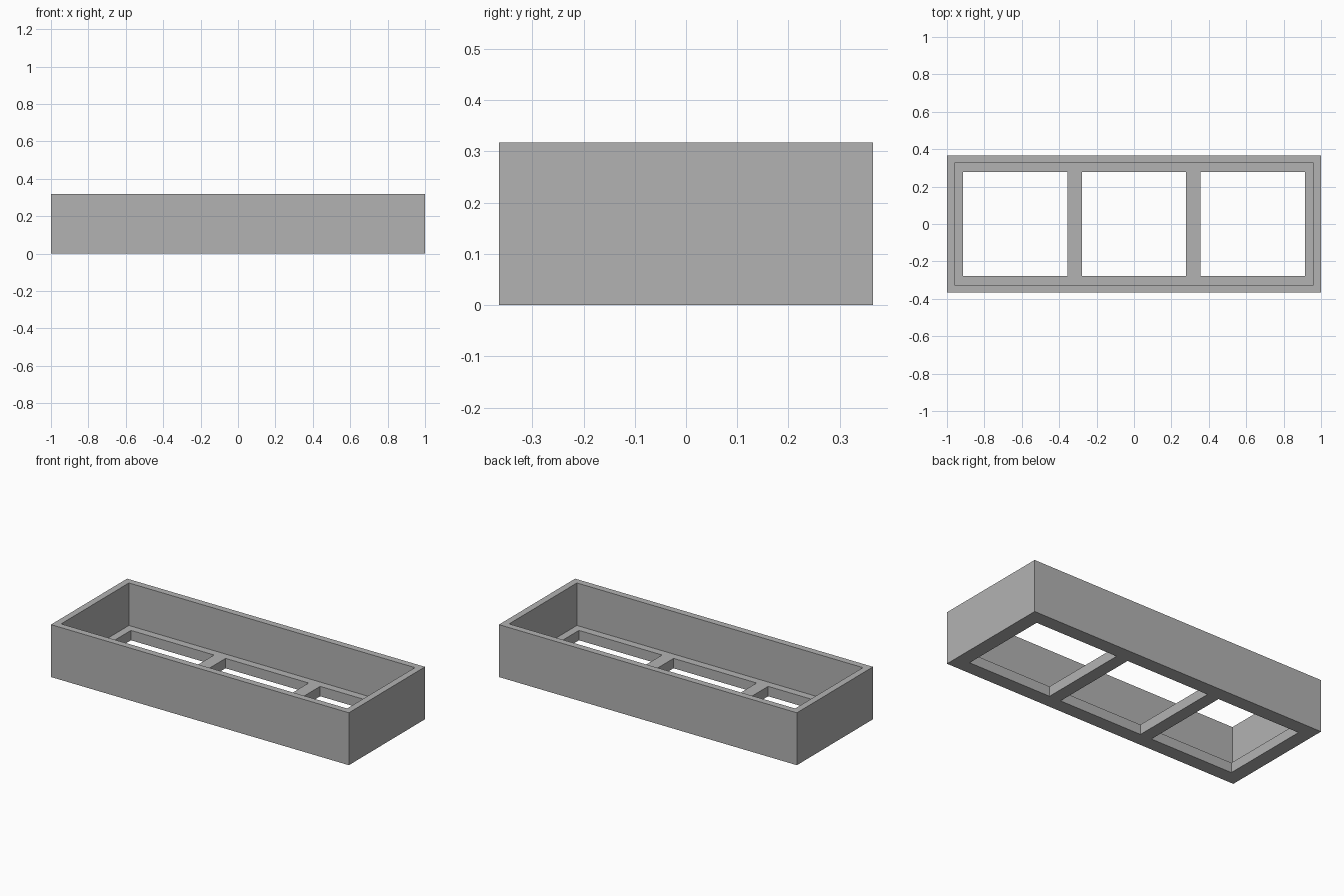
import bpy

if "Cube" in bpy.data.objects:
    bpy.data.objects.remove(bpy.data.objects["Cube"])

# Overall sizes
LENGTH, DEPTH, HEIGHT = 2.0, 0.73, 0.318
WALL, FLOOR = 0.04, 0.06
HOLE, PITCH = 0.558, 0.635


def box(name, size, centre):
    bpy.ops.mesh.primitive_cube_add(size=1, location=centre)
    ob = bpy.context.object
    ob.name = name
    ob.scale = size
    bpy.ops.object.transform_apply(location=True, rotation=False, scale=True)
    return ob


def cut(target, cutter):
    mod = target.modifiers.new("cut", 'BOOLEAN')
    mod.operation = 'DIFFERENCE'
    mod.solver = 'EXACT'
    mod.object = cutter
    bpy.context.view_layer.objects.active = target
    bpy.ops.object.modifier_apply(modifier=mod.name)
    bpy.data.objects.remove(cutter, do_unlink=True)


grey = bpy.data.materials.new("plain grey")
grey.diffuse_color = (0.45, 0.45, 0.45, 1)
grey.use_nodes = True
grey.node_tree.nodes["Principled BSDF"].inputs["Base Color"].default_value = grey.diffuse_color

# Solid tray body
tray = box("open_tray", (LENGTH, DEPTH, HEIGHT), (0, 0, HEIGHT / 2))

# Hollow interior, open at the top
cut(tray, box("cavity_cutter", (LENGTH - 2 * WALL, DEPTH - 2 * WALL, HEIGHT),
              (0, 0, FLOOR + HEIGHT / 2)))

# Three square openings through the floor
for i in (-1, 0, 1):
    cut(tray, box("hole_cutter", (HOLE, HOLE, 0.3), (i * PITCH, 0, 0)))

tray.data.materials.clear()
tray.data.materials.append(grey)
for p in tray.data.polygons:
    p.material_index = 0
    p.use_smooth = False
